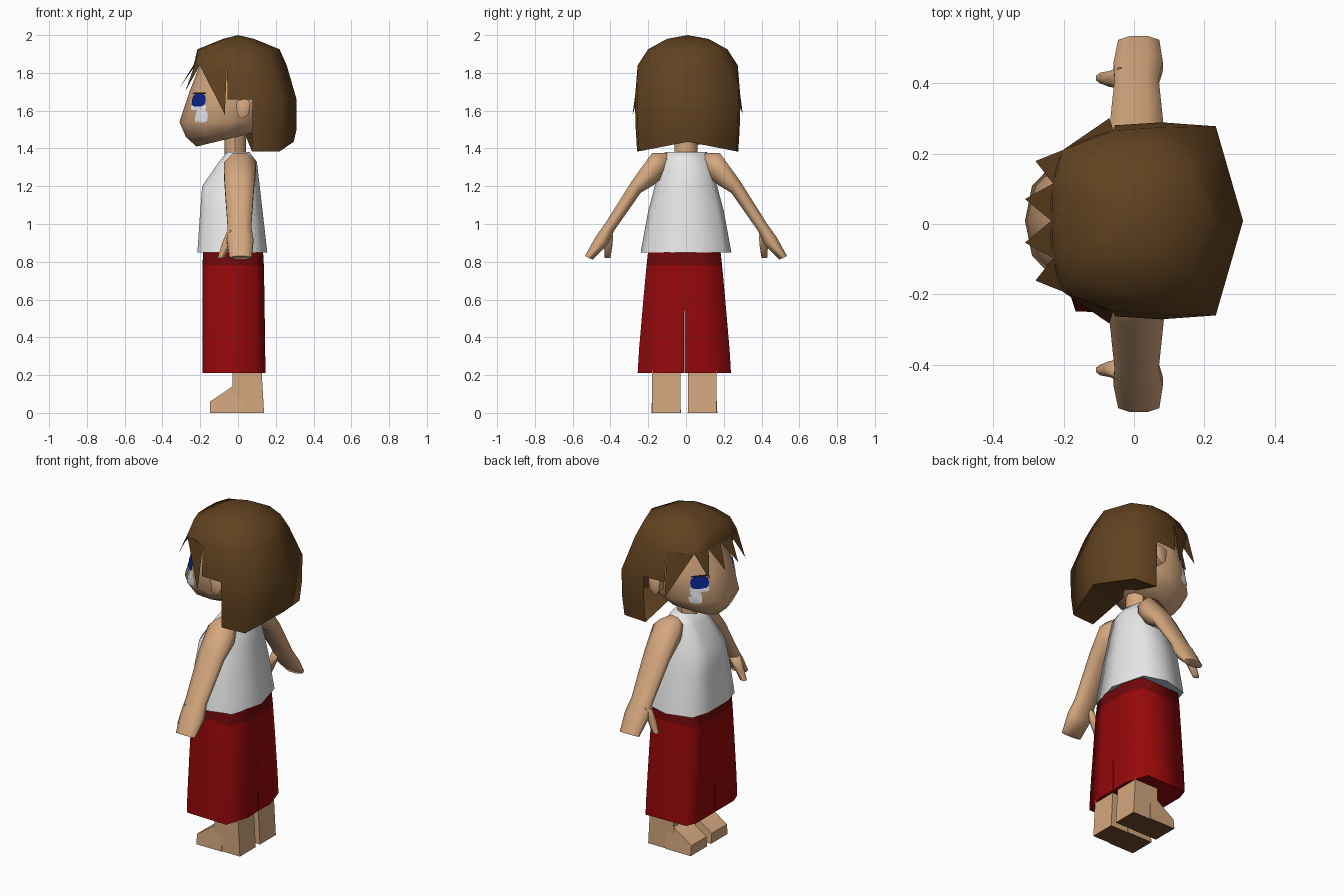
import bpy, bmesh, math
from mathutils import Vector
from mathutils.bvhtree import BVHTree

if "Cube" in bpy.data.objects:
    bpy.data.objects.remove(bpy.data.objects["Cube"])


def material(name, r, g, b):
    lin = lambda c: ((c / 255 + 0.055) / 1.055) ** 2.4 if c > 10 else c / 255 / 12.92
    m = bpy.data.materials.new(name)
    m.diffuse_color = (lin(r), lin(g), lin(b), 1)
    m.use_nodes = True
    m.node_tree.nodes["Principled BSDF"].inputs["Base Color"].default_value = m.diffuse_color
    return m


SKIN = material("skin", 212, 167, 126)
HAIR = material("brown_hair", 97, 66, 32)
WHITE = material("white_cloth", 248, 248, 248)
SLATE = material("grey_blue_lining", 172, 190, 208)
RED = material("red_cloth", 150, 8, 10)
DARK_RED = material("dark_red_waist", 112, 8, 10)
BLUE = material("blue_iris", 8, 36, 140)
EYE_WHITE = material("eye_white", 228, 231, 236)
SOLE = material("brown_sole", 112, 76, 42)
LASH = material("dark_lash", 25, 22, 30)
HEAD_Y = .009                      # the head sits slightly off centre
LEG_Y = -.009                      # and the legs to the other side


def make(name, verts, faces, *mats, fix=True, dy=0):
    me = bpy.data.meshes.new(name)
    me.from_pydata([(v[0], v[1] + dy, v[2]) for v in verts], [], faces)
    if fix:
        bm = bmesh.new()
        bm.from_mesh(me)
        bmesh.ops.remove_doubles(bm, verts=bm.verts, dist=1e-5)
        bmesh.ops.recalc_face_normals(bm, faces=bm.faces)
        bm.to_mesh(me)
        bm.free()
    for m in mats:
        me.materials.append(m)
    ob = bpy.data.objects.new(name, me)
    bpy.context.collection.objects.link(ob)
    return ob


def loft(name, rings, *mats, dy=0):
    """Skin a list of equal-length closed rings and cap both ends."""
    n = len(rings[0])
    verts = [p for r in rings for p in r]
    faces = [(k * n + i, k * n + (i + 1) % n, (k + 1) * n + (i + 1) % n, (k + 1) * n + i)
             for k in range(len(rings) - 1) for i in range(n)]
    faces += [tuple(range(n)), tuple(range((len(rings) - 1) * n, len(rings) * n))]
    return make(name, verts, faces, *mats, dy=dy)


def paint(ob, rule):
    for p in ob.data.polygons:
        p.material_index = int(rule(p))


def half(z, xf, xb, w, shape):
    return [Vector((fx * (xf if fx < 0 else xb), fy * w, z)) for fx, fy in shape]


def full(h):
    """Mirror a half ring that starts and ends on the centre plane."""
    return h + [Vector((p.x, -p.y, p.z)) for p in reversed(h[1:-1])]


def flip(pts, s):
    return [Vector((p[0], p[1] * s, p[2])) for p in pts]


# Head
def face_ring(z, xf, xb, w, tilt=0):
    pts = [(xf, 0), (xf + .02, .45 * w), (xf + .1, .83 * w), (-.05, w), (xb, .7 * w), (xb + .02, 0)]
    return full([Vector((x, y, z + tilt * (x - xf))) for x, y in pts])


head = loft("head", [face_ring(1.41, -.22, .05, .11, .24), face_ring(1.46, -.275, .09, .18, .12),
                     face_ring(1.54, -.31, .12, .22), face_ring(1.70, -.257, .15, .235),
                     face_ring(1.86, -.195, .1, .19)], SKIN, dy=HEAD_Y)

# Neck
loft("neck", [[(-.015 + .057 * math.cos(a * math.pi / 4), .06 * math.sin(a * math.pi / 4), z)
               for a in range(8)] for z in (1.34, 1.5)], SKIN)

# Hair cap: columns run from the forehead to the back, the lower edge steps down
COLS = [(-1, 0), (-.98, .4), (-.86, .76), (-.25, .97), (.25, 1), (.75, .96), (1, 0)]
CROWN = COLS[:5] + [(.74, .76), (1, 0)]
H = [half(*r, CROWN if r[0] > 1.7 else COLS) for r in
     [(1.98, .08, .085, .11), (1.925, .215, .22, .21), (1.84, .235, .258, .265),
      (1.66, .22, .31, .28), (1.5, .2, .31, .275), (1.385, .2, .295, .268)]]
H[5][6].z = 1.435
LAST = [2, 2, 2, 3, 5, 5]          # lowest ring reached by each strip
verts, faces = [], []


def add(pts):
    faces.append(tuple(range(len(verts), len(verts) + len(pts))))
    verts.extend(pts)


for s in (1, -1):
    for c in range(6):
        add(flip([(0, 0, 2.0), H[0][c], H[0][c + 1]], s))
        for r in range(LAST[c]):
            add(flip([H[r][c], H[r + 1][c], H[r + 1][c + 1], H[r][c + 1]], s))
        if c > 3:                  # underside at the nape
            add(flip([H[5][c], H[5][c + 1], (.03, 0, 1.49)], s))
make("hair", verts, faces, HAIR, dy=HEAD_Y)

# Fringe locks: ridged triangles hanging from the cap edge
TIPS = [(0, (-.31, .062, 1.72)), (1, (-.28, .17, 1.70)), (2, (-.07, .292, 1.58))]
for s in (1, -1):
    for c, tip in TIPS:
        a, b, t = H[2][c], H[2][c + 1], Vector(tip)
        mid = (a + b) / 2
        out = mid + Vector((mid.x, mid.y, 0)).normalized() * .004
        inn = mid * .97
        inn.z = mid.z
        make("fringe_lock", flip([a, b, out, t, inn], s),
             [(0, 2, 3), (2, 1, 3), (0, 4, 3), (4, 1, 3)], HAIR, dy=HEAD_Y)

# Ears
for s in (1, -1):
    loft("ear", [[Vector((.025 + x * k, s * y, 1.61 + z * k)) for x, z in
                  [(-.035, .04), (.02, .055), (.04, .03), (.03, -.03), (-.005, -.055), (-.03, -.03)]]
                 for y, k in ((.17, .8), (.255, 1), (.262, .7))], SKIN, dy=HEAD_Y)

# Eyes: thin patches laid on the face
tree = BVHTree.FromPolygons([v.co - Vector((0, HEAD_Y, 0)) for v in head.data.vertices],
                            [tuple(p.vertices) for p in head.data.polygons])


def patch(name, cu, cz, ru, rz, lift, mat):
    """Rounded patch projected on the cheek; u runs sideways around the face."""
    d, side = Vector((.8, -.6, 0)), Vector((.6, .8, 0))
    for s in (1, -1):
        pts = []
        for ring in (.02, .35, .7, 1):
            for i in range(12):
                a = i * math.pi / 6
                ca, sa = math.cos(a), math.sin(a)
                sq = lambda v: math.copysign(abs(v) ** .6, v)
                o = Vector((-.21, .14, 0)) + side * (cu + ru * ring * sq(ca))
                o.z = cz + rz * ring * sq(sa)
                hit = tree.ray_cast(o - d, d)[0]
                pts.append((hit if hit else o) - d * lift)
        fs = [tuple(range(12))] + [(k * 12 + i, k * 12 + (i + 1) % 12, k * 12 + 12 + (i + 1) % 12, k * 12 + 12 + i)
                                   for k in range(3) for i in range(12)]
        if s < 0:
            fs = [f[::-1] for f in fs]
        make(name, flip(pts, s), [f[::-1] for f in fs], mat, fix=False, dy=HEAD_Y)


patch("eye_white", .042, 1.572, .034, .036, .004, EYE_WHITE)
patch("eye_white_rim", .017, 1.618, .054, .016, .004, EYE_WHITE)
patch("iris", .017, 1.655, .052, .034, .007, BLUE)
patch("lash", .017, 1.692, .05, .005, .008, LASH)

# Sleeveless shirt with a grey-blue lining under the hem
TORSO = [(-1, 0), (-1, .4), (-.85, .83), (-.15, 1), (.65, .84), (1, 0)]
shirt = loft("shirt", [full(half(*r, TORSO)) for r in
                       [(.85, .215, .155, .24), (1.07, .2, .13, .2), (1.2, .19, .115, .165),
                        (1.33, .1, .1, .128), (1.38, .06, .06, .112)]], WHITE, SLATE)
paint(shirt, lambda p: p.normal.z < -.9)

# Wide trousers with a waistband
LEG = [(-1, 0), (-1, .7), (-.88, .97), (.7, 1), (1, .42), (.97, 0)]
for s in (1, -1):
    rings = []
    for z, xf, xb, w, gap in [(.21, .188, .145, .247, .0015), (.33, .188, .144, .24, .001),
                              (.47, .188, .142, .228, .0005), (.62, .188, .14, .215, 0),
                              (.78, .188, .137, .2, 0), (.852, .185, .133, .192, 0)]:
        rings.append(flip([(p.x, max(p.y, gap), p.z) for p in half(z, xf, xb, w, LEG)], s))
    paint(loft("trouser_leg", rings, RED, DARK_RED, dy=LEG_Y), lambda p: p.center.z > .78)

# Legs and feet with dark soles
for s in (1, -1):
    def box(z, x0, x1, y0=.02, y1=.17):
        return flip([(x0, y0, z), (x1, y0, z), (x1, y1, z), (x0, y1, z)], s)
    leg = loft("leg", [box(0, -.06, .138), box(.135, -.03, .13), box(.4, -.03, .115)], SKIN, SOLE, dy=LEG_Y)
    foot = loft("foot", [flip([(x, .018, 0), (x, .175, 0), (x, .168, z), (x, .025, z)], s)
                         for x, z in ((-.147, .06), (-.03, .14), (.02, .135))], SKIN, SOLE, dy=LEG_Y)
    for ob in (leg, foot):
        paint(ob, lambda p: p.normal.z < -.9)

# Arms and thumbs: rings between an outer and an inner outline point
ARM = [((.10, 1.375), (.10, 1.27), -.055, .06), ((.18, 1.375), (.165, 1.21), -.075, .095),
       ((.285, 1.23), (.24, 1.165), -.07, .085), ((.43, 1.0), (.38, .965), -.055, .07),
       ((.48, .93), (.415, .89), -.058, .082), ((.535, .83), (.495, .812), -.045, .072)]
THUMB = [((.445, .965), (.385, .94), -.06, .0), ((.435, .90), (.39, .885), -.085, -.035),
         ((.43, .82), (.40, .82), -.108, -.07)]
for s in (1, -1):
    for name, data in (("arm", ARM), ("thumb", THUMB)):
        rings = []
        for o, i, x0, x1 in data:
            ring = []
            for k in range(8):
                a = (k + .5) * math.pi / 4
                u, v = math.cos(a) / math.cos(math.pi / 8), math.sin(a) / math.sin(math.pi * 3 / 8)
                ring.append(((x0 + x1) / 2 + u * (x1 - x0) / 2,
                             s * ((o[0] + i[0]) / 2 + v * (o[0] - i[0]) / 2),
                             (o[1] + i[1]) / 2 + v * (o[1] - i[1]) / 2))
            rings.append(ring)
        loft(name, rings, SKIN)

# Soft shading on cloth, hair and arms, crisper edges elsewhere
SOFT = ("hair", "shirt", "trouser_leg", "arm", "thumb")
for soft in (True, False):
    for ob in bpy.context.collection.objects:
        ob.select_set((ob.name.split(".")[0] in SOFT) == soft)
        if ob.select_get():
            bpy.context.view_layer.objects.active = ob
    bpy.ops.object.shade_smooth_by_angle(angle=math.radians(78 if soft else 45))
